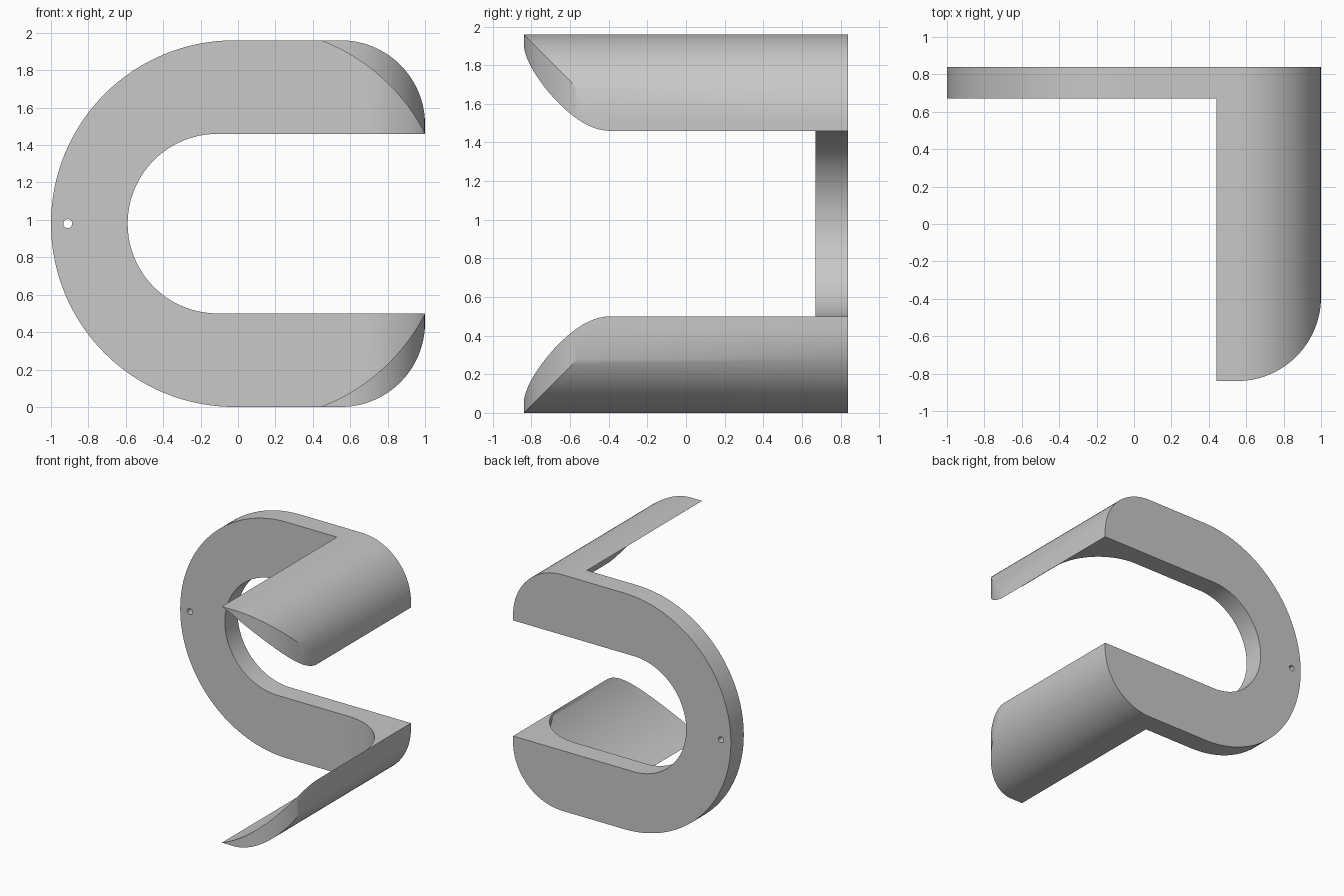
import bpy, bmesh
from math import sin, cos, pi, radians, atan2, hypot
from mathutils import Vector

if "Cube" in bpy.data.objects:
    bpy.data.objects.remove(bpy.data.objects["Cube"], do_unlink=True)

H = 1.96                 # overall height
MID = H / 2
IN_R = 0.48              # half height of the opening
R = 0.45                 # corner rounding
BACK, FRONT = 0.84, -0.84
PLATE_Y = 0.67           # front face of the back plate
LIP_X = 0.44             # where each flange starts

grey = bpy.data.materials.new("light grey")
grey.use_nodes = True
grey.diffuse_color = (0.58, 0.58, 0.58, 1)
grey.node_tree.nodes["Principled BSDF"].inputs["Base Color"].default_value = (0.58, 0.58, 0.58, 1)


def arc(cx, cy, r, a0, a1, n=24):
    """Points on an arc, angles in degrees."""
    angles = [radians(a0 + (a1 - a0) * i / n) for i in range(n + 1)]
    return [(cx + r * cos(a), cy + r * sin(a)) for a in angles]


def prism(name, points, axis, lo, hi):
    """Extrude a 2D profile along y (profile in xz) or z (profile in xy)."""
    place = (lambda p: (p[0], lo, p[1])) if axis == "y" else (lambda p: (p[0], p[1], lo))
    push = Vector((0, hi - lo, 0)) if axis == "y" else Vector((0, 0, hi - lo))
    bm = bmesh.new()
    face = bm.faces.new([bm.verts.new(place(p)) for p in points])
    ext = bmesh.ops.extrude_face_region(bm, geom=[face])
    verts = [g for g in ext["geom"] if isinstance(g, bmesh.types.BMVert)]
    bmesh.ops.translate(bm, vec=push, verts=verts)
    bmesh.ops.recalc_face_normals(bm, faces=bm.faces[:])
    mesh = bpy.data.meshes.new(name)
    bm.to_mesh(mesh)
    bm.free()
    mesh.materials.append(grey)
    obj = bpy.data.objects.new(name, mesh)
    bpy.context.collection.objects.link(obj)
    return obj


def combine(target, tool, operation):
    """Apply a boolean and discard the tool."""
    mod = target.modifiers.new("cut", "BOOLEAN")
    mod.object, mod.operation, mod.solver = tool, operation, "EXACT"
    bpy.context.view_layer.objects.active = target
    bpy.ops.object.modifier_apply(modifier=mod.name)
    bpy.data.objects.remove(tool, do_unlink=True)


# C-shaped body, run through the full depth
outline = (arc(1 - R, H - R, R, 0, 90)
           + arc(-0.02, MID, MID, 90, 270, 64)
           + arc(1 - R, R, R, -90, 0)
           + [(1, MID - IN_R)]
           + arc(-0.11, MID, IN_R, 270, 90, 48)
           + [(1, MID + IN_R)])
body = prism("c_bracket", outline, "y", -1, BACK)

# Hollow between the two flanges, with an inner corner blend to the plate
cx = 0.068
radius = hypot(1 - cx, IN_R)
a_low = -180 / pi * atan2(MID, LIP_X - cx)
a_end = -180 / pi * atan2(IN_R, 1 - cx)
hollow = prism("hollow", [(-1.2, -0.1), (LIP_X, -0.1)]
               + arc(cx, MID, radius, a_low, a_end)
               + arc(cx, MID, radius, -a_end, -a_low)
               + [(LIP_X, H + 0.1), (-1.2, H + 0.1)], "y", -1.1, 0.8)
blend = prism("blend", [(-1.3, -1.2), (1.2, -1.2), (1.2, PLATE_Y - R)]
              + arc(1 - R, PLATE_Y - R, R, 0, 90)
              + [(-1.3, PLATE_Y)], "z", -0.2, H + 0.2)
combine(hollow, blend, "INTERSECT")
combine(body, hollow, "DIFFERENCE")

# Rounded front corner of the flanges
corner = prism("corner", [(-1.2, FRONT)]
               + arc(1 - R, FRONT + R, R, -90, 0)
               + [(1.2, FRONT + R), (1.2, 1), (-1.2, 1)], "z", -0.2, H + 0.2)
combine(body, corner, "INTERSECT")

# Small hole through the plate
hole = prism("hole", arc(-0.91, MID, 0.024, 0, 345, 23), "y", 0.5, 1)
combine(body, hole, "DIFFERENCE")

bpy.ops.object.select_all(action="DESELECT")
body.select_set(True)
bpy.context.view_layer.objects.active = body
bpy.ops.object.shade_smooth_by_angle(angle=radians(30))
